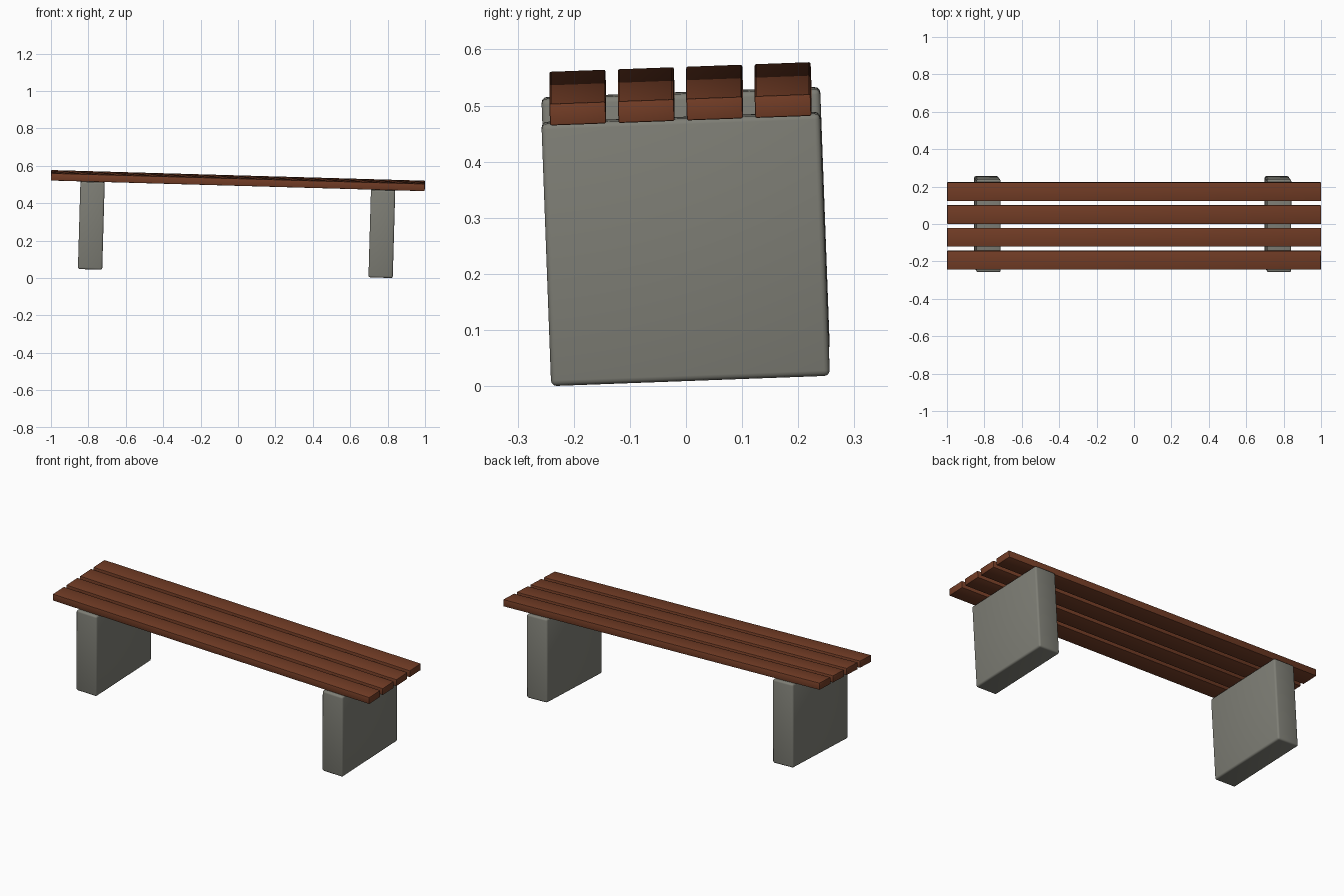
import bpy
import math
from mathutils import Matrix, Vector

cube = bpy.data.objects.get("Cube")
if cube:
    bpy.data.objects.remove(cube, do_unlink=True)


def make_material(name, rgb):
    mat = bpy.data.materials.new(name)
    mat.use_nodes = True
    color = (*rgb, 1.0)
    mat.diffuse_color = color
    mat.node_tree.nodes["Principled BSDF"].inputs["Base Color"].default_value = color
    return mat


wood = make_material("brown_wood", (0.17, 0.046, 0.019))
concrete = make_material("grey_concrete", (0.21, 0.21, 0.18))

# The whole bench leans slightly, as if on uneven ground
lean = (Matrix.Translation((-0.014, 0.008, 0.033))
        @ Matrix.Rotation(math.radians(1.63), 4, 'Y')
        @ Matrix.Rotation(math.radians(2.12), 4, 'X'))


def add_block(name, size, center, mat, bevel, segments):
    """Box with softened edges, placed in the leaning bench frame."""
    bpy.ops.mesh.primitive_cube_add(size=1)
    obj = bpy.context.object
    obj.name = name
    obj.data.transform(lean @ Matrix.Translation(Vector(center))
                       @ Matrix.Diagonal((*size, 1.0)))
    obj.data.materials.append(mat)
    mod = obj.modifiers.new("soft_edges", 'BEVEL')
    mod.width = bevel
    mod.segments = segments
    bpy.ops.object.modifier_apply(modifier=mod.name)
    bpy.ops.object.shade_smooth_by_angle(angle=math.radians(40))
    return obj


LEG_HEIGHT = 0.468
PLANK_THICKNESS = 0.039

# Two concrete slab legs
for side, name in ((-1, "right_leg"), (1, "left_leg")):
    add_block(name, (0.13, 0.497, LEG_HEIGHT),
              (side * 0.777, 0, LEG_HEIGHT / 2), concrete, 0.01, 3)

# Four seat planks, front to back
for i in range(4):
    add_block(f"seat_plank_{i + 1}", (1.999, 0.1, PLANK_THICKNESS),
              (0, (i - 1.5) * 0.122, LEG_HEIGHT + 0.001 + PLANK_THICKNESS / 2),
              wood, 0.003, 2)
